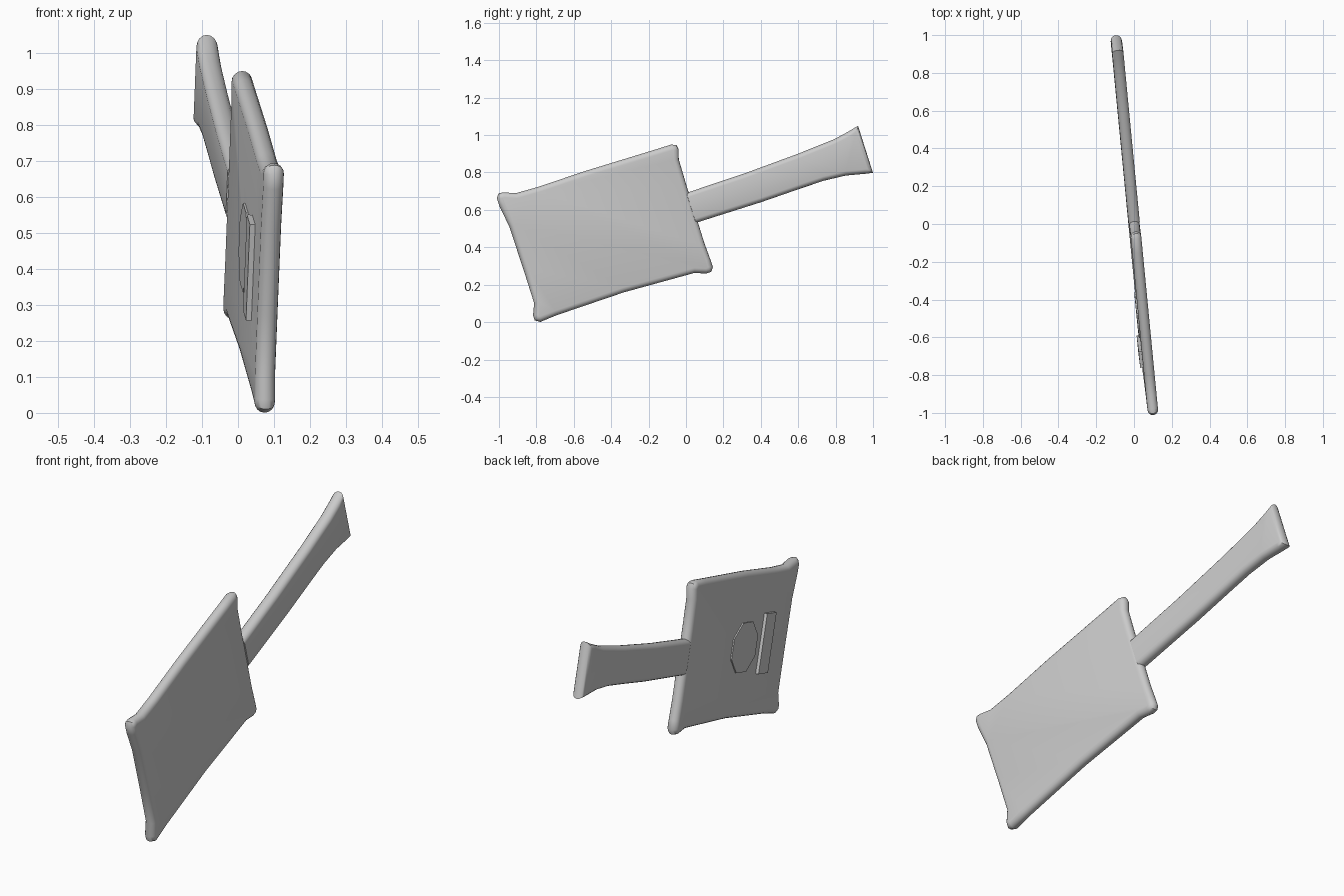
import bpy, bmesh, math
from mathutils import Matrix, Vector

if "Cube" in bpy.data.objects:
    bpy.data.objects.remove(bpy.data.objects["Cube"])

# Tilted frame of the tool: u along the handle, v across the blade, n through it
U = Vector((-0.0923, 0.953, 0.302))
V = Vector((0.038, -0.302, 0.953))
N = U.cross(V).normalized()
FRAME = Matrix.Translation((0.001, 0, 0.6)) @ Matrix((U, V, N)).transposed().to_4x4()


def inset(points, d):
    """Move a counter-clockwise outline inward by d."""
    out = []
    for i, p in enumerate(points):
        a = (p - points[i - 1]).normalized()
        b = (points[(i + 1) % len(points)] - p).normalized()
        n = (Vector((-a.y, a.x)) + Vector((-b.y, b.x))).normalized()
        out.append(p + n * d / max(0.6, n.dot(Vector((-a.y, a.x)))))
    return out


def slab(name, outline, half, rim, steps=8, u_min=-9, angle=40):
    """Flat slab with a rounded rim, optionally cut flat at u_min."""
    pts = [Vector(p) for p in outline]
    bm = bmesh.new()
    rings = []
    for k in range(steps + 1):
        t = math.pi * (k / steps - 0.5)
        ring = inset(pts, rim * (1 - math.cos(t)))
        rings.append([bm.verts.new((max(p.x, u_min), p.y, half * math.sin(t))) for p in ring])
    n = len(pts)
    for lo, hi in zip(rings, rings[1:]):
        for i in range(n):
            j = (i + 1) % n
            bm.faces.new((lo[i], lo[j], hi[j], hi[i]))
    bm.faces.new(rings[0][::-1])
    bm.faces.new(rings[-1])
    finish(name, bm, angle)


def plate(name, outline, low, high):
    """Thin raised plate with straight sides."""
    bm = bmesh.new()
    face = bm.faces.new([bm.verts.new((u, v, low)) for u, v in outline])
    ext = bmesh.ops.extrude_face_region(bm, geom=[face])["geom"]
    for e in ext:
        if isinstance(e, bmesh.types.BMVert):
            e.co.z = high
    finish(name, bm, 30)


def finish(name, bm, angle):
    bmesh.ops.transform(bm, matrix=FRAME, verts=bm.verts)
    bmesh.ops.recalc_face_normals(bm, faces=bm.faces)
    me = bpy.data.meshes.new(name)
    bm.to_mesh(me)
    bm.free()
    ob = bpy.data.objects.new(name, me)
    bpy.context.collection.objects.link(ob)
    bpy.ops.object.select_all(action='DESELECT')
    ob.select_set(True)
    bpy.context.view_layer.objects.active = ob
    bpy.ops.object.shade_smooth_by_angle(angle=math.radians(angle))


# Blade with flared corners
slab("blade", [
    (-.925, -.23), (-.950, -.29), (-.950, -.318), (-.925, -.336), (-.83, -.328), (-.45, -.320),
    (-.06, -.335), (0, -.357), (.028, -.357), (.045, -.335), (.044, -.29), (.040, -.20),
    (.042, .133), (.045, .27), (.060, .32), (.056, .345), (.030, .357), (-.05, .357),
    (-.45, .361), (-.72, .356), (-.84, .360), (-.905, .385), (-.930, .387), (-.946, .365),
    (-.945, .32), (-.928, .20), (-.925, -.05)], 0.028, 0.027)

# Handle widening to its butt end, cut flat where it meets the blade
slab("handle", [
    (0, -.082), (.40, -.082), (.62, -.076), (.75, -.074), (.87, -.083), (.97, -.105),
    (1.013, -.113), (1.013, .151), (.95, .136), (.87, .121), (.66, .105), (.35, .091), (0, .086)],
    0.030, 0.024, u_min=0.027)

# Raised details on the back face of the blade
plate("bar_inlay", [(-.745, -.125), (-.655, -.125), (-.655, .155), (-.745, .155)], -0.02, -0.043)
plate("oval_inlay", [(-.50 + .122 * math.cos(math.radians(22.5 + 45 * i)),
                      .01 + .125 * math.sin(math.radians(22.5 + 45 * i))) for i in range(8)],
      -0.02, -0.034)
